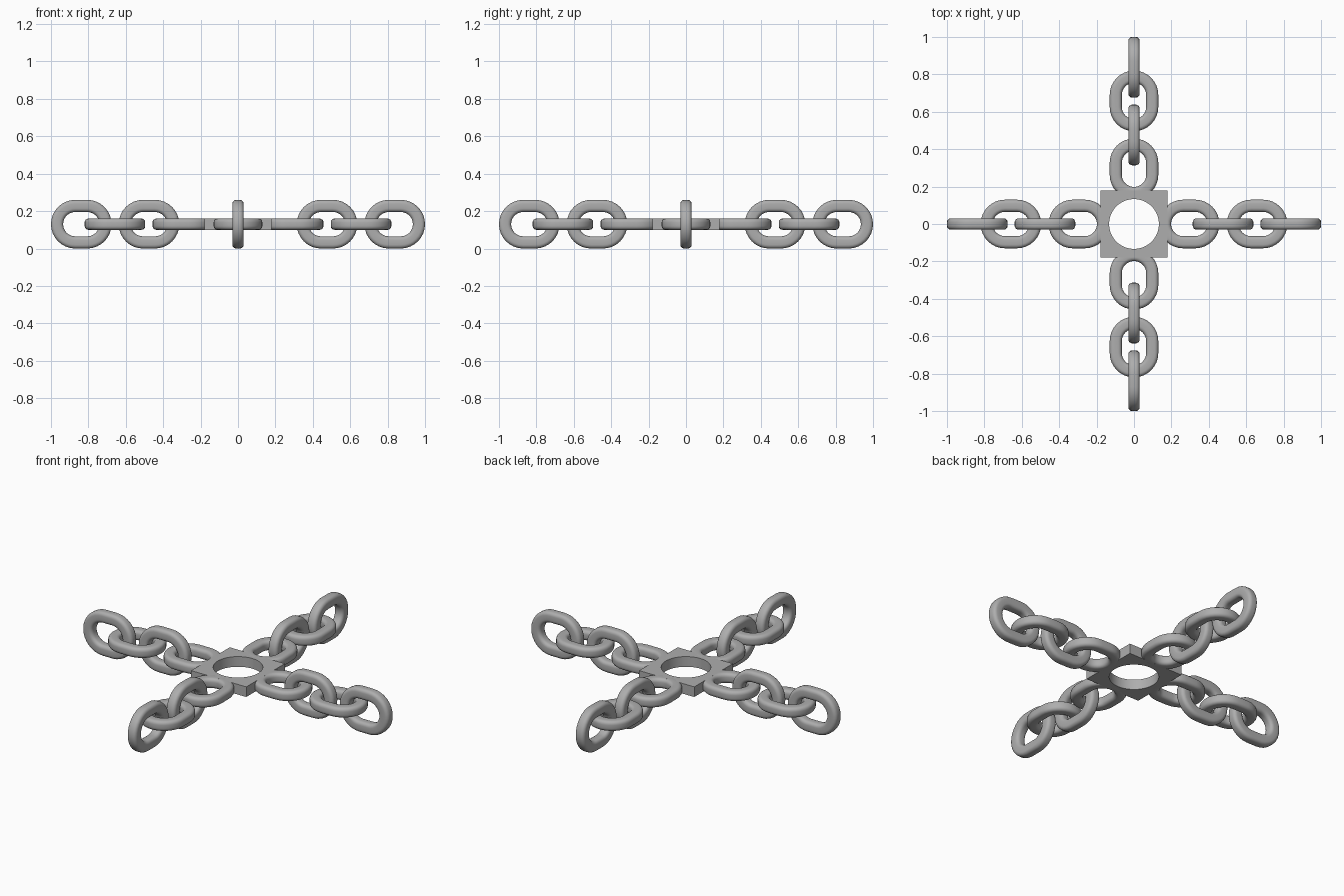
import bpy, bmesh
from math import sin, cos, pi, radians
from mathutils import Matrix, Vector

cube = bpy.data.objects.get("Cube")
if cube:
    bpy.data.objects.remove(cube, do_unlink=True)

MID = 0.13        # height of the middle plane
THICK = 0.06      # thickness of hub and links

steel = bpy.data.materials.new("grey steel")
steel.use_nodes = True
colour = (0.42, 0.42, 0.42, 1)
steel.diffuse_color = colour
steel.node_tree.nodes["Principled BSDF"].inputs["Base Color"].default_value = colour


def finish(bm, name):
    bmesh.ops.recalc_face_normals(bm, faces=bm.faces)
    mesh = bpy.data.meshes.new(name)
    bm.to_mesh(mesh)
    bm.free()
    mesh.materials.append(steel)
    obj = bpy.data.objects.new(name, mesh)
    bpy.context.collection.objects.link(obj)
    bpy.ops.object.select_all(action='DESELECT')
    obj.select_set(True)
    bpy.context.view_layer.objects.active = obj
    bpy.ops.object.shade_smooth_by_angle(angle=radians(35))
    return obj


def rounded_section(half_w, half_h, r, steps=4):
    """Rounded rectangle as (in-plane, out-of-plane) offsets."""
    points = []
    for q, (sx, sy) in enumerate([(1, 1), (-1, 1), (-1, -1), (1, -1)]):
        for i in range(steps + 1):
            a = (q + i / steps) * pi / 2
            points.append((sx * (half_w - r) + r * cos(a),
                           sy * (half_h - r) + r * sin(a)))
    return points


def chain_link(name, distance, upright, turn):
    """Sweep the section round an oval, then place it along an arm."""
    bm = bmesh.new()
    section = rounded_section(0.0325, THICK / 2, 0.02)
    rings = []
    steps = 16
    for side in (1, -1):
        for i in range(steps + 1):
            a = -pi / 2 + pi * i / steps
            out = Vector((cos(a), sin(a), 0)) * side
            centre = Vector((side * 0.032, 0, 0)) + out * 0.0975
            rings.append([bm.verts.new(centre + out * u + Vector((0, 0, v)))
                          for u, v in section])
    n = len(section)
    for k, ring in enumerate(rings):
        nxt = rings[(k + 1) % len(rings)]
        for j in range(n):
            bm.faces.new((ring[j], nxt[j], nxt[(j + 1) % n], ring[(j + 1) % n]))
    place = (Matrix.Translation((0, 0, MID)) @ Matrix.Rotation(turn, 4, 'Z')
             @ Matrix.Translation((distance, 0, 0))
             @ Matrix.Rotation(pi / 2 if upright else 0, 4, 'X'))
    bm.transform(place)
    return finish(bm, name)


# Square hub plate with a round hole
bm = bmesh.new()
segments = 64
rows = []
for z in (MID - THICK / 2, MID + THICK / 2):
    inner, outer = [], []
    for i in range(segments):
        a = 2 * pi * i / segments
        d = Vector((cos(a), sin(a), 0))
        reach = 0.18 / max(abs(d.x), abs(d.y))
        lift = Vector((0, 0, z))
        inner.append(bm.verts.new(d * 0.133 + lift))
        outer.append(bm.verts.new(d * reach + lift))
    rows.append((inner, outer))
(bottom_in, bottom_out), (top_in, top_out) = rows
loops = [bottom_in, bottom_out, top_out, top_in]
for k in range(4):
    a, b = loops[k], loops[(k + 1) % 4]
    for i in range(segments):
        j = (i + 1) % segments
        bm.faces.new((a[i], a[j], b[j], b[i]))
finish(bm, "hub_plate")

# Four chains of alternating flat and upright links
arms = ["left", "back", "right", "front"]
for index, arm in enumerate(arms):
    for k, distance in enumerate((0.295, 0.476, 0.658, 0.838)):
        chain_link(f"{arm}_chain_link_{k + 1}", distance, k % 2 == 1, index * pi / 2)
